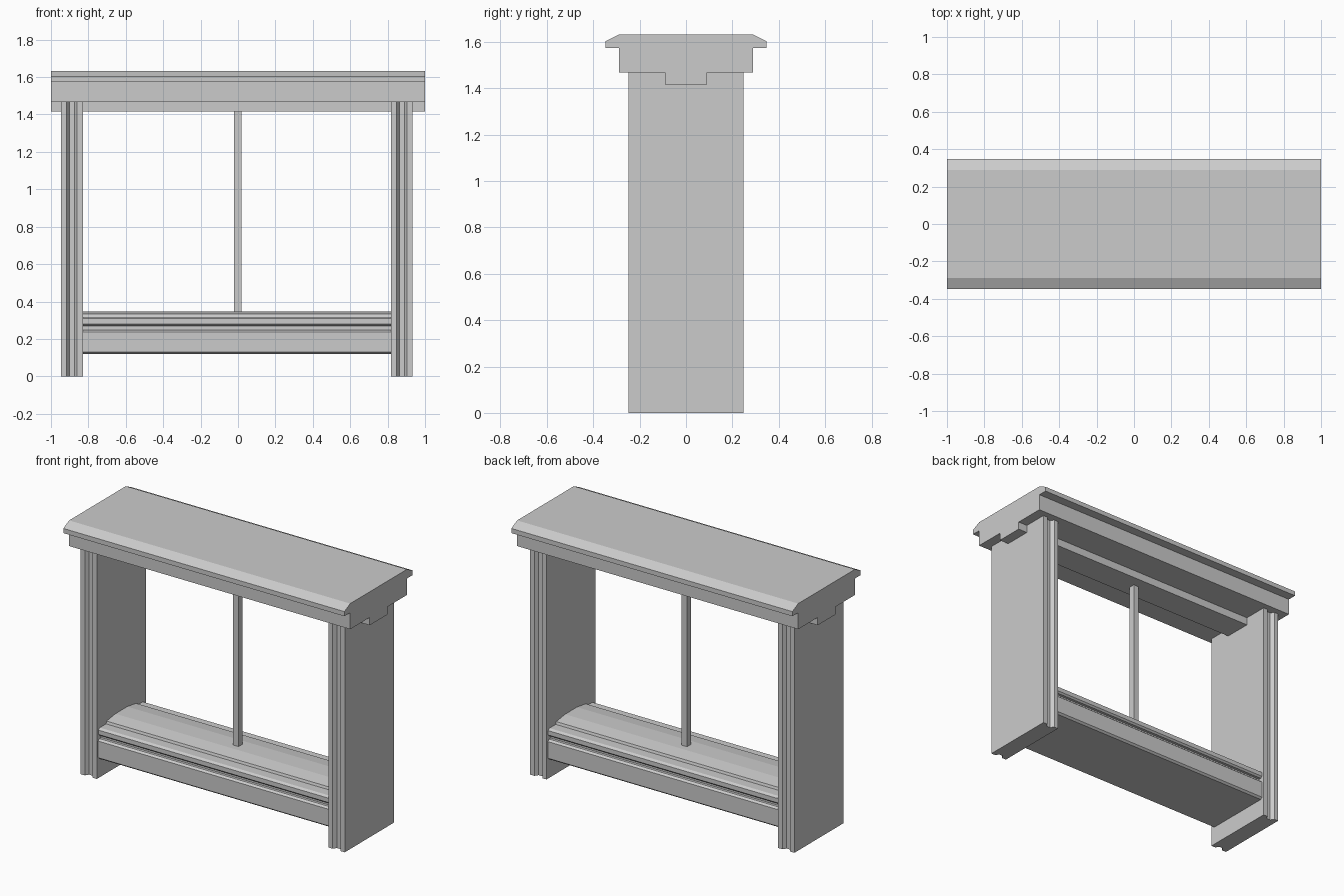
import bpy, bmesh
from mathutils import Vector

if "Cube" in bpy.data.objects:
    bpy.data.objects.remove(bpy.data.objects["Cube"])


def prism(name, profile, axis, start, end):
    """Extrude a closed 2D profile along x (profile = y,z) or z (profile = x,y)."""
    bm = bmesh.new()
    pts = [(start, a, b) if axis == 'x' else (a, b, start) for a, b in profile]
    face = bm.faces.new([bm.verts.new(p) for p in pts])
    length = end - start
    move = Vector((length, 0, 0)) if axis == 'x' else Vector((0, 0, length))
    ext = bmesh.ops.extrude_face_region(bm, geom=[face])
    bmesh.ops.translate(bm, vec=move,
                        verts=[g for g in ext['geom'] if isinstance(g, bmesh.types.BMVert)])
    bmesh.ops.recalc_face_normals(bm, faces=bm.faces)
    mesh = bpy.data.meshes.new(name)
    bm.to_mesh(mesh)
    bm.free()
    obj = bpy.data.objects.new(name, mesh)
    bpy.context.collection.objects.link(obj)
    return obj


def mirror_first(half):
    """Close a half profile by mirroring its first coordinate."""
    return half + [(-a, b) for a, b in reversed(half)]


# Head beam with chamfered lip and a tongue underneath
head = mirror_first([(0.09, 1.417), (0.09, 1.467), (0.288, 1.467), (0.288, 1.573),
                     (0.347, 1.573), (0.347, 1.603), (0.288, 1.632)])
prism("head_beam", head, 'x', -1.0, 1.0)

# Side jambs with a tapered groove down the front and back
for side, cx in (("left", -0.888), ("right", 0.876)):
    front = [(-0.058, -0.249), (-0.028, -0.249), (-0.013, -0.227),
             (0.013, -0.227), (0.028, -0.249), (0.058, -0.249)]
    jamb = [(cx + x, y) for x, y in front] + [(cx + x, -y) for x, y in reversed(front)]
    prism(side + "_jamb", jamb, 'z', 0.0, 1.467)

# Moulded sill between the jambs
sill = mirror_first([(0.222, 0.12), (0.235, 0.131), (0.235, 0.238), (0.222, 0.249),
                     (0.205, 0.249), (0.205, 0.27), (0.222, 0.27), (0.233, 0.28),
                     (0.233, 0.308), (0.218, 0.318), (0.155, 0.318), (0.15, 0.334),
                     (0.06, 0.347)])
prism("sill", sill, 'x', -0.832, 0.82)

# Thin centre post
post = [(-0.021, -0.02), (0.018, -0.02), (0.018, 0.02), (-0.021, 0.02)]
prism("centre_post", post, 'z', 0.34, 1.42)
